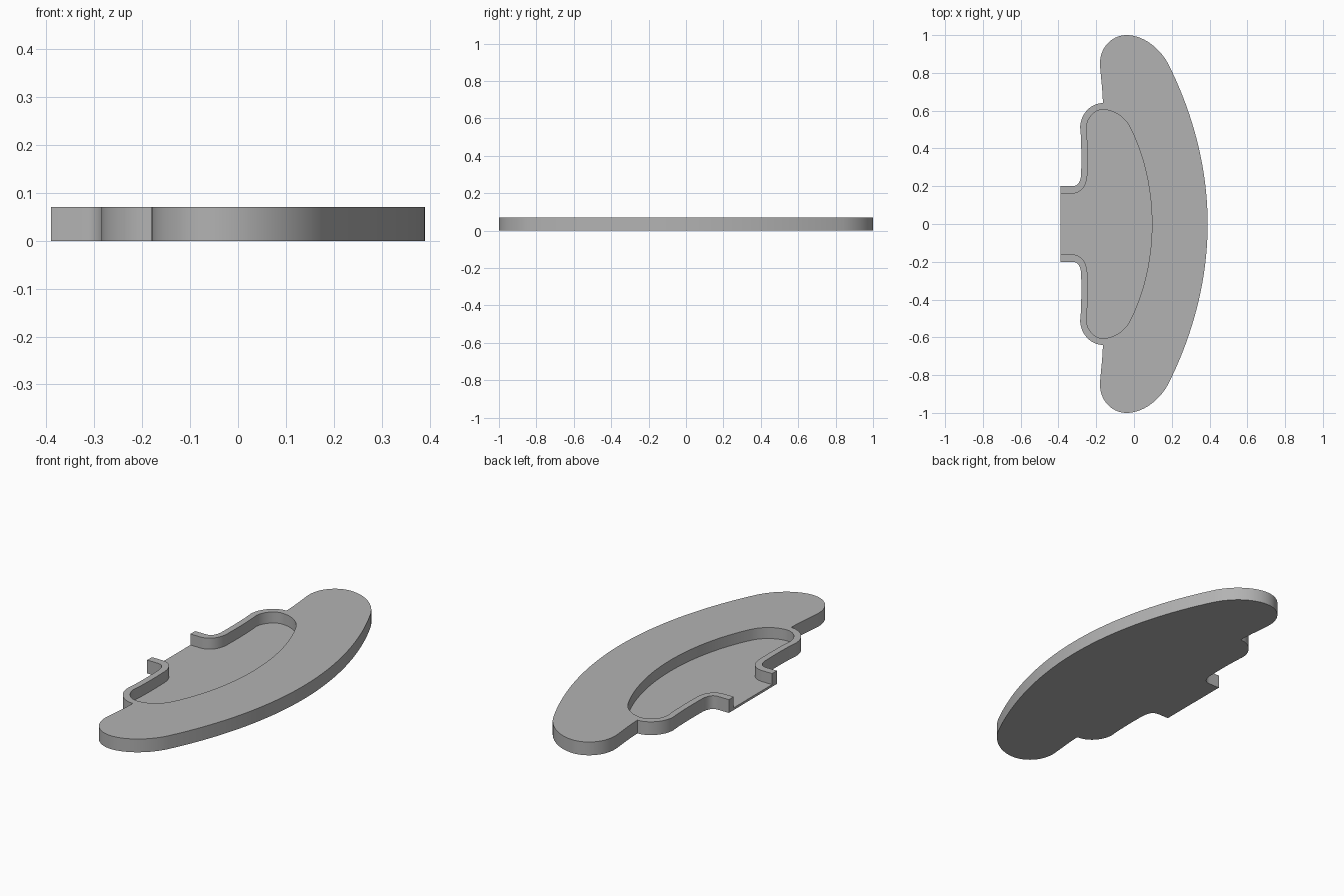
import bpy
import bmesh
from mathutils import Vector
from mathutils.geometry import interpolate_bezier

cube = bpy.data.objects.get("Cube")
if cube:
    bpy.data.objects.remove(cube, do_unlink=True)

THICKNESS = 0.07
FLOOR = 0.012


def half_path(start, segments, end):
    """Chain of cubic curves from the centre line to the open edge."""
    points = [Vector(start)]
    for c1, c2, p in segments:
        points += interpolate_bezier(points[-1], Vector(c1), Vector(c2), Vector(p), 20)[1:]
    return points + [Vector(end)]


def mirrored(half):
    """Join a half path with its mirror image across the centre line."""
    return [Vector((p.x, -p.y)) for p in reversed(half[1:])] + half


# Outer outline: long bow, rounded tip, side lobe, neck fillet
outer = mirrored(half_path((0.39, 0), [
    ((0.39, 0.29), (0.315, 0.58), (0.185, 0.84)),
    ((0.14, 0.93), (0.05, 1.0), (-0.04, 1.0)),
    ((-0.12, 1.0), (-0.185, 0.93), (-0.18, 0.84)),
    ((-0.175, 0.77), (-0.165, 0.7), (-0.165, 0.64)),
    ((-0.23, 0.64), (-0.285, 0.58), (-0.285, 0.51)),
    ((-0.278, 0.45), (-0.278, 0.33), (-0.28, 0.26)),
    ((-0.285, 0.215), (-0.3, 0.2), (-0.33, 0.2)),
], (-0.39, 0.2)))

# Recess outline: inner bow, lobe, neck fillet
inner = mirrored(half_path((0.095, 0), [
    ((0.095, 0.18), (0.055, 0.36), (-0.02, 0.51)),
    ((-0.05, 0.57), (-0.11, 0.605), (-0.165, 0.605)),
    ((-0.21, 0.605), (-0.25, 0.56), (-0.252, 0.51)),
    ((-0.245, 0.45), (-0.245, 0.33), (-0.247, 0.26)),
    ((-0.25, 0.2), (-0.28, 0.16), (-0.335, 0.16)),
], (-0.39, 0.16)))

bm = bmesh.new()


def ring(path, z):
    return [bm.verts.new((p.x, p.y, z)) for p in path]


def wall(low, high):
    for i in range(len(low) - 1):
        bm.faces.new((low[i], low[i + 1], high[i + 1], high[i]))


base, rim = ring(outer, 0), ring(outer, THICKNESS)
floor, lip = ring(inner, FLOOR), ring(inner, THICKNESS)

wall(base, rim)                       # outer side
wall(lip, floor)                      # recess side
bm.faces.new(base[::-1])              # underside
bm.faces.new(floor)                   # recess floor
bm.faces.new(rim + lip[::-1])         # raised rim top
# Open neck end
bm.faces.new((base[0], rim[0], lip[0], floor[0], floor[-1], lip[-1], rim[-1], base[-1]))
bmesh.ops.recalc_face_normals(bm, faces=bm.faces)

mesh = bpy.data.meshes.new("recessed_plate")
bm.to_mesh(mesh)
bm.free()
plate = bpy.data.objects.new("recessed_plate", mesh)
bpy.context.collection.objects.link(plate)

# Plain grey material
grey = bpy.data.materials.new("plain_grey")
grey.use_nodes = True
colour = (0.45, 0.45, 0.45, 1)
grey.diffuse_color = colour
grey.node_tree.nodes["Principled BSDF"].inputs["Base Color"].default_value = colour
mesh.materials.append(grey)

bpy.ops.object.select_all(action="DESELECT")
plate.select_set(True)
bpy.context.view_layer.objects.active = plate
bpy.ops.object.shade_smooth_by_angle(angle=0.5)
